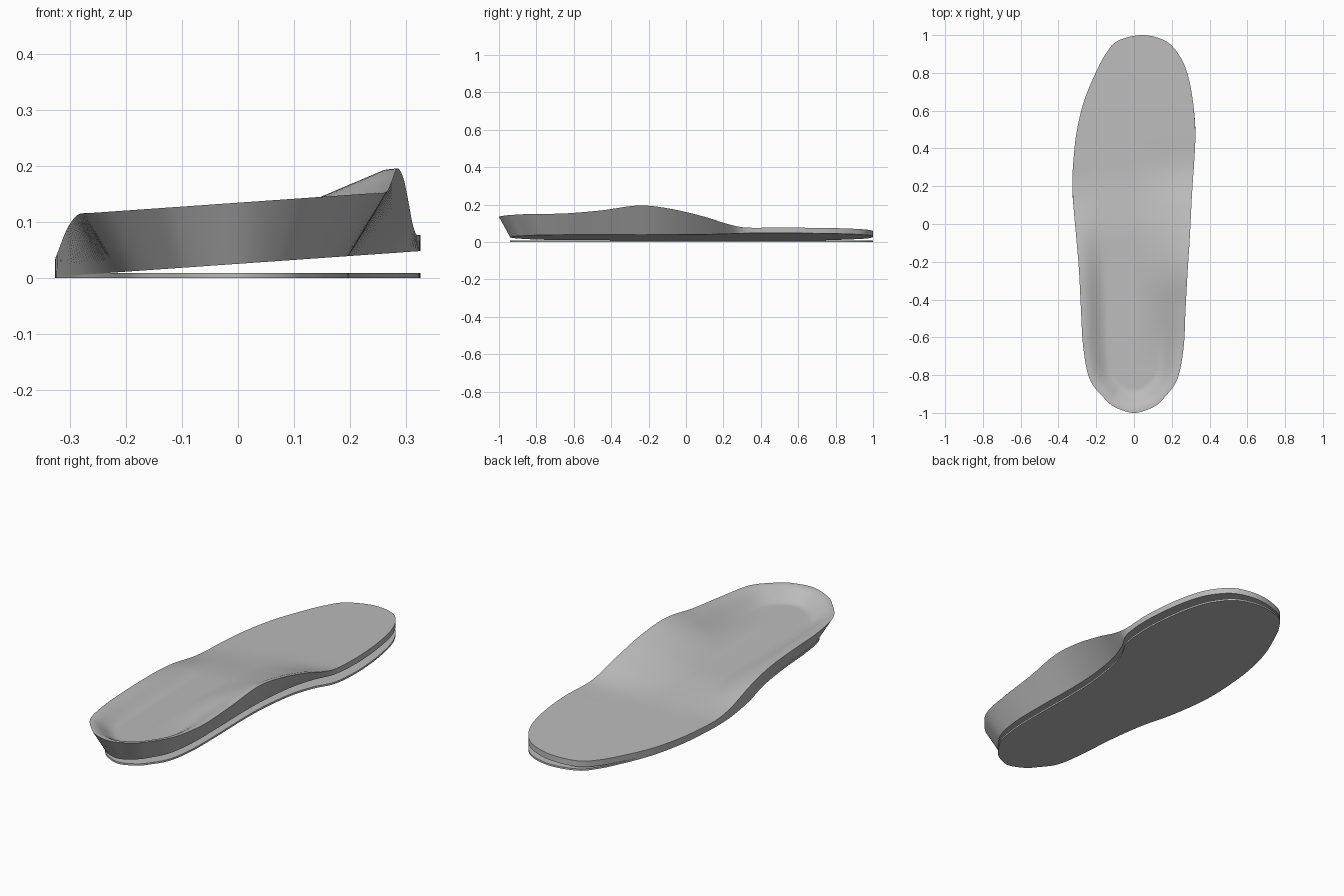
import bpy, bmesh

cube = bpy.data.objects.get("Cube")
if cube:
    bpy.data.objects.remove(cube)

STEPS = 8          # lofted sections between two rows
RINGS = 24         # rings from rim to spine
PLATE_TOP = 0.009

# y, outer edge, inner edge, outer rim height, inner rim height,
# outer and inner foot width as a share of the edge
ROWS = [
    (-1, 0, 0, .109, .109, .78, .76),
    (-.97, -.1, .1, .109, .109, .78, .76),
    (-.92, -.16, .16, .109, .109, .78, .76),
    (-.82, -.235, .23, .109, .109, .78, .75),
    (-.65, -.269, .263, .109, .109, .77, .74),
    (-.45, -.281, .273, .109, .125, .79, .72),
    (-.25, -.291, .284, .103, .15, .86, .68),
    (-.08, -.305, .295, .083, .131, .96, .67),
    (.1, -.321, .304, .044, .088, 1, .73),
    (.22, -.326, .311, .03, .05, 1, .84),
    (.32, -.322, .318, .029, .03, 1, .98),
    (.48, -.305, .325, .029, .029, 1, 1),
    (.65, -.265, .312, .029, .029, 1, 1),
    (.8, -.203, .282, .029, .029, 1, 1),
    (.9, -.15, .235, .029, .029, 1, 1),
    (.97, -.085, .165, .029, .029, 1, 1),
    (1, .045, .045, .029, .029, 1, 1),
]


def smooth(a, b, v):
    t = min(1, max(0, (v - a) / (b - a)))
    return t * t * (3 - 2 * t)


def mirrored(row):
    y, left, right, *rest = row
    return (y, right, left, *rest)


def spline_rows(rows):
    """Catmull-Rom through the rows, wrapping round both ends."""
    pts = [mirrored(rows[1])] + rows + [mirrored(rows[-2])]
    out = []
    for p0, p1, p2, p3 in zip(pts, pts[1:], pts[2:], pts[3:]):
        for k in range(STEPS):
            t = k / STEPS
            out.append([b + t * ((c - a) + t * ((2 * a - 5 * b + 4 * c - d)
                        + t * (3 * b - a - 3 * c + d))) / 2
                        for a, b, c, d in zip(p0, p1, p2, p3)])
    return out + [list(rows[-1])]


def tilted(x, y, h):
    """Wedge tilt: the arch side is raised."""
    return (x, y, h + 0.0255 + 0.07 * x)


def foot_points(row):
    y, left, right, _, _, foot_l, foot_r = row
    fy = y + 0.06 * smooth(-0.5, -1, y)
    return (left * foot_l, fy), (right * foot_r, fy)


def half_surface(row, side):
    """Top surface points from the rim to the spine on one side."""
    y, x, rim = row[0], row[1 + side], row[3 + side]
    spine_y = min(0.7, max(-0.75, y))
    arch = smooth(-0.75, -0.3, y) if side else 0
    pts = []
    for k in range(RINGS + 1):
        t = 1 - k / RINGS
        py = spine_y + (y - spine_y) * t
        floor = 0.029 + 0.028 * (1 - smooth(-0.1, 0.32, py))
        cup = smooth(0.5, 0.97, t)
        ramp = min(1, 1.08 * t)
        lift = cup + (ramp - cup) * arch
        pts.append(tilted(x * t, py, floor + (rim - floor) * lift))
    return pts


def insole_section(row):
    (lx, ly), (rx, ry) = foot_points(row)
    left, right = half_surface(row, 0), half_surface(row, 1)
    return [tilted(lx, ly, 0)] + left + right[-2::-1] + [tilted(rx, ry, 0)]


def plate_section(row):
    (lx, ly), (rx, ry) = foot_points(row)
    return [(lx, ly, 0), (lx, ly, PLATE_TOP), (rx, ry, PLATE_TOP), (rx, ry, 0)]


def loft(name, sections, material):
    """Skin closed cross-sections; the end sections collapse into seams."""
    bm = bmesh.new()
    loops = [[bm.verts.new(p) for p in s] for s in sections]
    for a, b in zip(loops, loops[1:]):
        for i in range(len(a)):
            j = (i + 1) % len(a)
            bm.faces.new((a[i], a[j], b[j], b[i]))
    bmesh.ops.remove_doubles(bm, verts=bm.verts, dist=0.00002)
    bmesh.ops.recalc_face_normals(bm, faces=bm.faces)
    mesh = bpy.data.meshes.new(name)
    bm.to_mesh(mesh)
    bm.free()
    mesh.materials.append(material)
    obj = bpy.data.objects.new(name, mesh)
    bpy.context.collection.objects.link(obj)
    bpy.ops.object.select_all(action='DESELECT')
    obj.select_set(True)
    bpy.context.view_layer.objects.active = obj
    bpy.ops.object.shade_smooth_by_angle(angle=0.6)
    return obj


grey = bpy.data.materials.new("light grey")
grey.use_nodes = True
color = (0.5, 0.5, 0.5, 1)
grey.diffuse_color = color
grey.node_tree.nodes["Principled BSDF"].inputs["Base Color"].default_value = color

# Contoured insole and the flat plate under it
rows = spline_rows(ROWS)
loft("insole", [insole_section(r) for r in rows], grey)
loft("base_plate", [plate_section(r) for r in rows], grey)
